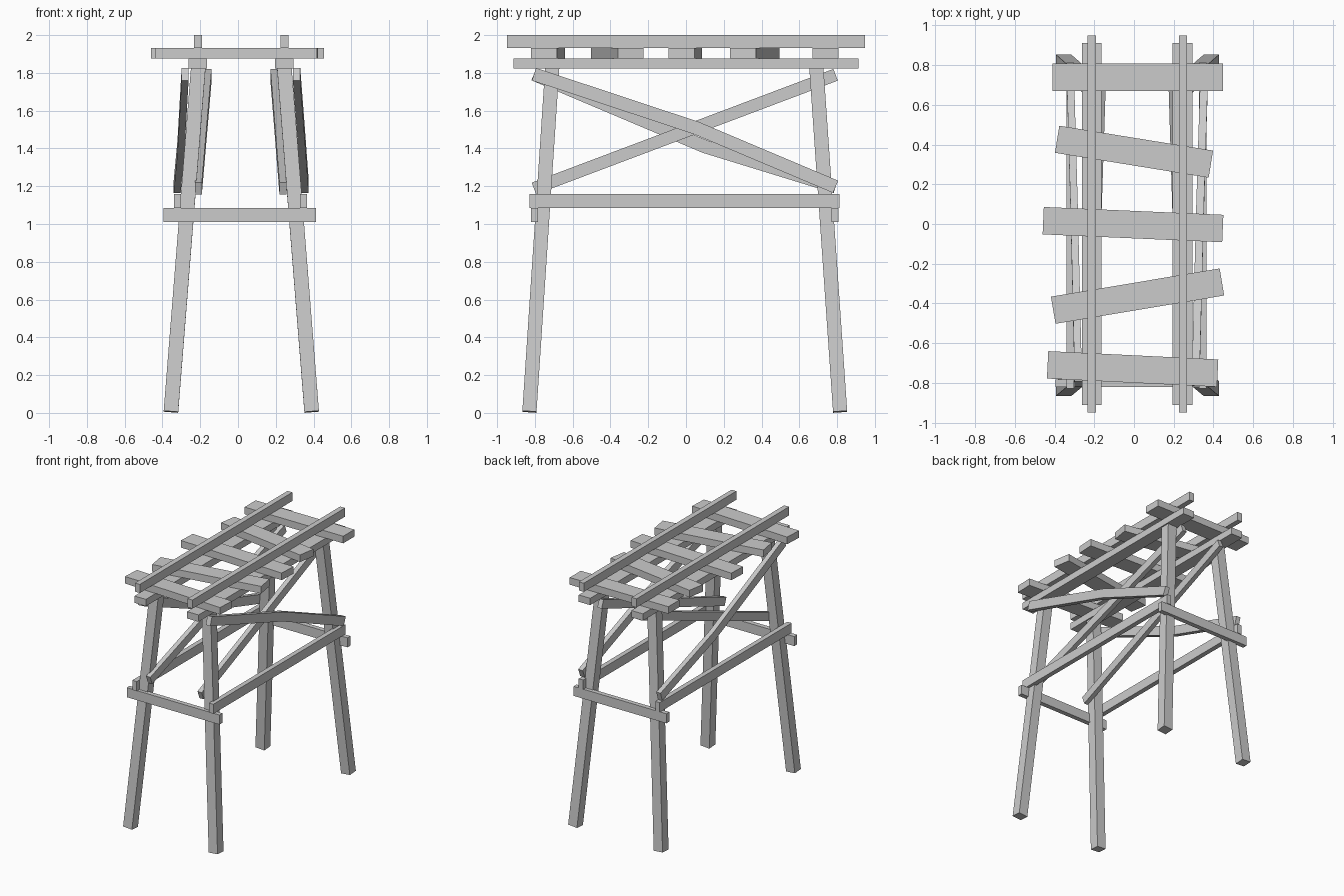
import bpy
from math import radians
from mathutils import Vector

if "Cube" in bpy.data.objects:
    bpy.data.objects.remove(bpy.data.objects["Cube"])


def mesh(name, verts, faces):
    me = bpy.data.meshes.new(name)
    me.from_pydata(verts, [], faces)
    ob = bpy.data.objects.new(name, me)
    bpy.context.collection.objects.link(ob)
    return ob


def box(name, lo, hi, angle=0.0):
    """Box between two corners, turned about its own vertical axis."""
    lo, hi = Vector(lo), Vector(hi)
    bpy.ops.mesh.primitive_cube_add(size=1, location=(lo + hi) / 2, rotation=(0, 0, radians(angle)))
    ob = bpy.context.object
    ob.name = name
    ob.scale = hi - lo
    return ob


def sweep(name, path, width, height, up):
    """Rectangular timber along a path; width lies along x, 'up' picks the other side."""
    path = [Vector(p) for p in path]
    last = len(path) - 1
    verts, faces = [], []
    for i, p in enumerate(path):
        t = path[min(i + 1, last)] - path[max(i - 1, 0)]
        n = Vector((0, -t.z, t.y)).normalized() if up == 'z' else Vector((0, t.z, -t.y)).normalized()
        s = n.cross(t).normalized() if up == 'y' else Vector((1, 0, 0))
        for a, b in ((-1, -1), (1, -1), (1, 1), (-1, 1)):
            verts.append(p + s * a * width / 2 + n * b * height / 2)
    for i in range(last):
        for j in range(4):
            k = (j + 1) % 4
            faces.append((4 * i + j, 4 * i + k, 4 * i + 4 + k, 4 * i + 4 + j))
    faces += [(3, 2, 1, 0), tuple(4 * last + j for j in range(4))]
    ob = mesh(name, verts, faces)
    bpy.context.view_layer.objects.active = ob
    bpy.ops.object.mode_set(mode='EDIT')
    bpy.ops.mesh.select_all(action='SELECT')
    bpy.ops.mesh.normals_make_consistent(inside=False)
    bpy.ops.object.mode_set(mode='OBJECT')
    return ob


# Splayed legs
for side, xb, xt in (("left", -0.355, -0.21), ("right", 0.39, 0.245)):
    for end, yb, yt in (("front", -0.829, -0.708), ("back", 0.816, 0.69)):
        sweep(f"{end}_{side}_leg", [(xb, yb, 0.006), (xt, yt, 1.83)], 0.077, 0.075, 'y')

# Long bearers and top rails
for side, bx, rx in (("left", -0.213, -0.212), ("right", 0.245, 0.247)):
    box(f"{side}_bearer", (bx - 0.05, -0.912, 1.822), (bx + 0.05, 0.912, 1.876))
    box(f"{side}_rail", (rx - 0.021, -0.948, 1.932), (rx + 0.021, 0.948, 2.0))

# Crooked cross planks: centre x, centre y, length, angle
planks = [(0.018, 0.738, 0.858, 0), (0.0, 0.364, 0.784, -9.2), (-0.005, -0.003, 0.905, -2.5),
          (0.018, -0.363, 0.861, 9.5), (-0.007, -0.73, 0.857, -2.8)]
for i, (x, y, l, a) in enumerate(planks):
    box(f"plank_{i + 1}", (x - l / 2, y - 0.069, 1.876), (x + l / 2, y + 0.069, 1.932), a)

# Horizontal ties
box("front_tie", (-0.394, -0.82, 1.01), (0.413, -0.783, 1.085))
box("back_tie", (-0.394, 0.77, 1.01), (0.413, 0.807, 1.085))
box("left_tie", (-0.34, -0.828, 1.085), (-0.302, 0.812, 1.16))
box("right_tie", (0.327, -0.828, 1.085), (0.365, 0.812, 1.16))

# Diagonal braces: bent outer ones, straight inner ones
sweep("right_outer_brace", [(0.31, -0.805, 1.793), (0.332, 0.055, 1.508), (0.355, 0.792, 1.197)], 0.039, 0.07, 'z')
sweep("left_outer_brace", [(-0.28, -0.805, 1.793), (-0.302, 0.1, 1.41), (-0.322, 0.792, 1.197)], 0.037, 0.07, 'z')
for side, xt, xb in (("right", 0.19, 0.238), ("left", -0.158, -0.21)):
    sweep(f"{side}_inner_brace", [(xb, -0.805, 1.188), (xt, 0.792, 1.79)], 0.037, 0.066, 'z')
